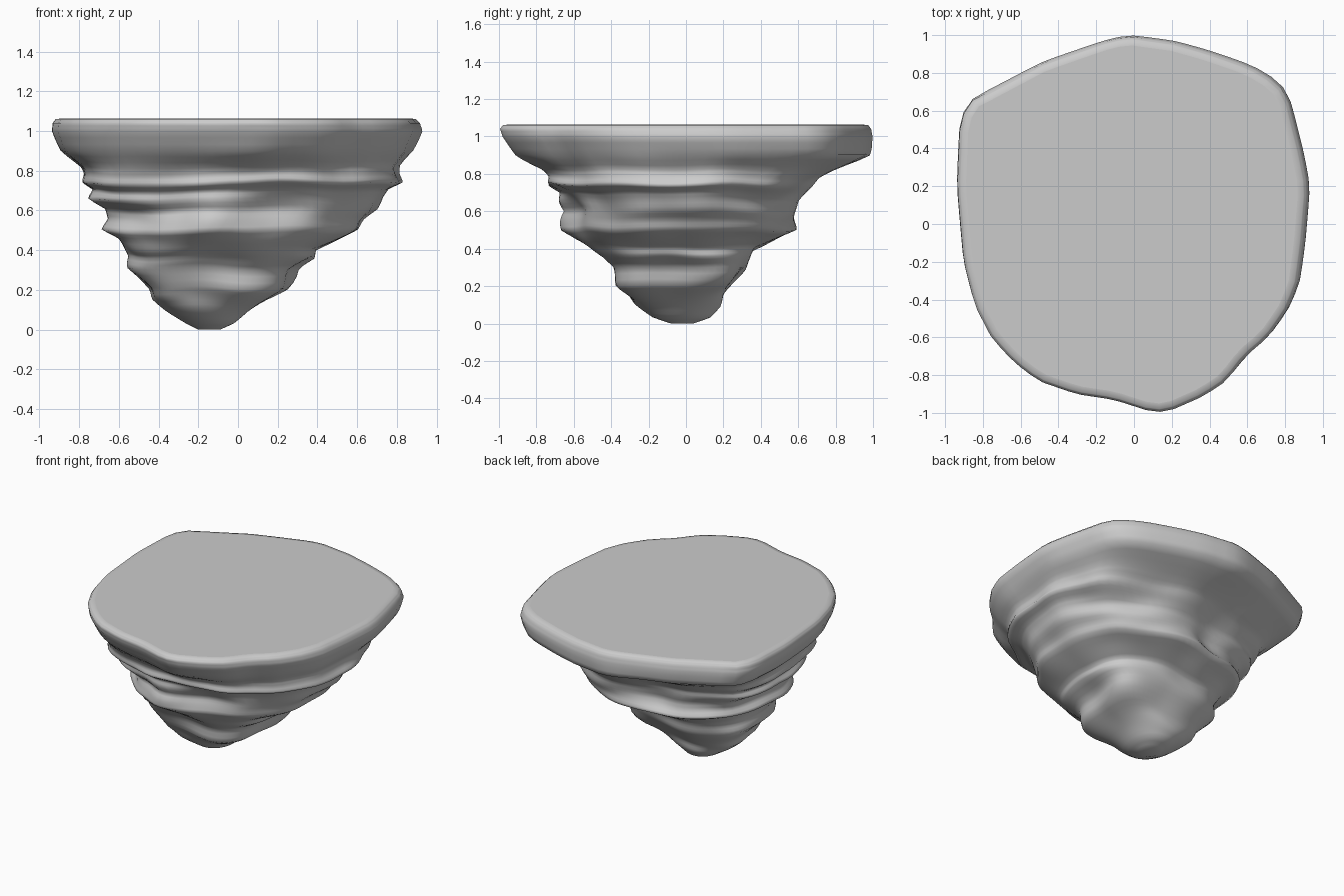
import bpy, bmesh, math
from mathutils import Vector, noise

if "Cube" in bpy.data.objects:
    bpy.data.objects.remove(bpy.data.objects["Cube"])

# Plan outline of the flat top (x, y)
OUTLINE = [(0, 1.0), (.22, .97), (.4, .92), (.63, .84), (.78, .75), (.83, .66), (.9, .38),
           (.935, .2), (.91, -.1), (.88, -.32), (.82, -.46), (.72, -.6), (.6, -.7), (.5, -.83),
           (.38, -.91), (.22, -.98), (.12, -1.0), (-.1, -.93), (-.3, -.9), (-.5, -.83),
           (-.63, -.73), (-.75, -.6), (-.84, -.43), (-.9, -.2), (-.935, .2), (-.92, .56),
           (-.86, .66), (-.48, .86), (-.25, .94), (-.1, .99)]
# Ledge profile: z, left x, right x, front y, back y
LEVELS = [(1.06, -.92, .90, -.985, .975), (1.04, -.935, .92, -1.0, .99), (1.0, -.94, .935, -.99, 1.0),
          (.9, -.90, .89, -.92, .99), (.82, -.80, .82, -.79, .80), (.78, -.78, .82, -.76, .72),
          (.74, -.79, .84, -.76, .68), (.70, -.73, .75, -.67, .64), (.66, -.77, .72, -.65, .61),
          (.60, -.66, .70, -.61, .60), (.55, -.65, .64, -.63, .60), (.50, -.70, .62, -.64, .61),
          (.45, -.61, .50, -.58, .48), (.40, -.57, .39, -.50, .37), (.36, -.54, .38, -.43, .34),
          (.30, -.56, .27, -.38, .31), (.20, -.45, .22, -.37, .24), (.15, -.43, .14, -.32, .20),
          (.09, -.35, .05, -.27, .18), (.03, -.26, -.02, -.18, .13), (.0, -.20, -.09, -.08, .04)]
# Local bulges and hollows: centre, radius, push
DENTS = [((-.15, -.62, .6), .17, .08), ((.15, -.6, .63), .18, -.04),
         ((-.15, .5, .64), .24, -.08), ((.2, .2, .25), .18, .08),
         ((-.55, -.52, .74), .25, .06), ((.1, -.3, .27), .15, .03)]
N, SUB = 80, 3

polar = sorted((math.atan2(y, x / .935), math.hypot(x / .935, y)) for x, y in OUTLINE)
polar = [(polar[-1][0] - math.tau, polar[-1][1])] + polar + [(polar[0][0] + math.tau, polar[0][1])]


def outline_radius(a):
    """Distance to the straight outline edge along angle a."""
    for (a0, r0), (a1, r1) in zip(polar, polar[1:]):
        if a0 <= a <= a1:
            return r0 * r1 * math.sin(a1 - a0) / (r0 * math.sin(a - a0) + r1 * math.sin(a1 - a))
    return 1.0


def ring_point(level, a):
    z, left, right, front, back = level
    # outline fades to a rounded square lower down
    w = min(1, max(0, (z - .4) / .5))
    low = min(1, max(0, (.5 - z) / .15)) * min(1, z / .15)
    r = outline_radius(a) * w + (1 - w)
    r *= 1 + .11 * low * math.sin(2 * a) ** 2
    u, v = r * math.cos(a), r * math.sin(a)
    p = Vector((left + (right - left) * (u + 1) / 2, front + (back - front) * (v + 1) / 2, z))
    out = Vector((math.cos(a), math.sin(a), 0))
    # rough rock: strong on the ledges, none on the rim and tip
    k = min(1, max(0, (.95 - z) / .15)) * min(1, z / .12)
    p += out * k * .028 * noise.noise(Vector((p.x * 4, p.y * 4, z * 7)))
    p.z += k * .03 * noise.noise(Vector((p.x * 2.5 + 7, p.y * 2.5, 3)))
    for c, rad, push in DENTS:
        d = (p - Vector(c)).length / rad
        p += out * push * math.exp(-d * d * 1.5)
    return p


# Interpolated levels, lofted into a closed skin
levels = []
for l0, l1 in zip(LEVELS, LEVELS[1:]):
    for s in range(SUB):
        t = s / SUB
        levels.append([p + (q - p) * t for p, q in zip(l0, l1)])
levels.append(LEVELS[-1])

bm = bmesh.new()
rings = [[bm.verts.new(ring_point(l, -math.pi + math.tau * i / N)) for i in range(N)] for l in levels]
for r0, r1 in zip(rings, rings[1:]):
    for i in range(N):
        j = (i + 1) % N
        bm.faces.new((r0[i], r1[i], r1[j], r0[j]))
# Soften the ledges of the sides, leaving the rim and tip in place
soft = [v for ring in rings[4:-3] for v in ring]
bmesh.ops.smooth_vert(bm, verts=soft, factor=.4, use_axis_x=True, use_axis_y=True, use_axis_z=True)
# Flat top with a narrow rounded border, and the tip
top = bm.faces.new(rings[0])
bm.faces.new(rings[-1][::-1])
bmesh.ops.recalc_face_normals(bm, faces=bm.faces)
bmesh.ops.inset_region(bm, faces=[top], thickness=.03, depth=.004)
for face in bm.faces:
    face.smooth = face is not top

mesh = bpy.data.meshes.new("floating_rock_island")
bm.to_mesh(mesh)
bm.free()
rock = bpy.data.objects.new("floating_rock_island", mesh)
bpy.context.collection.objects.link(rock)
